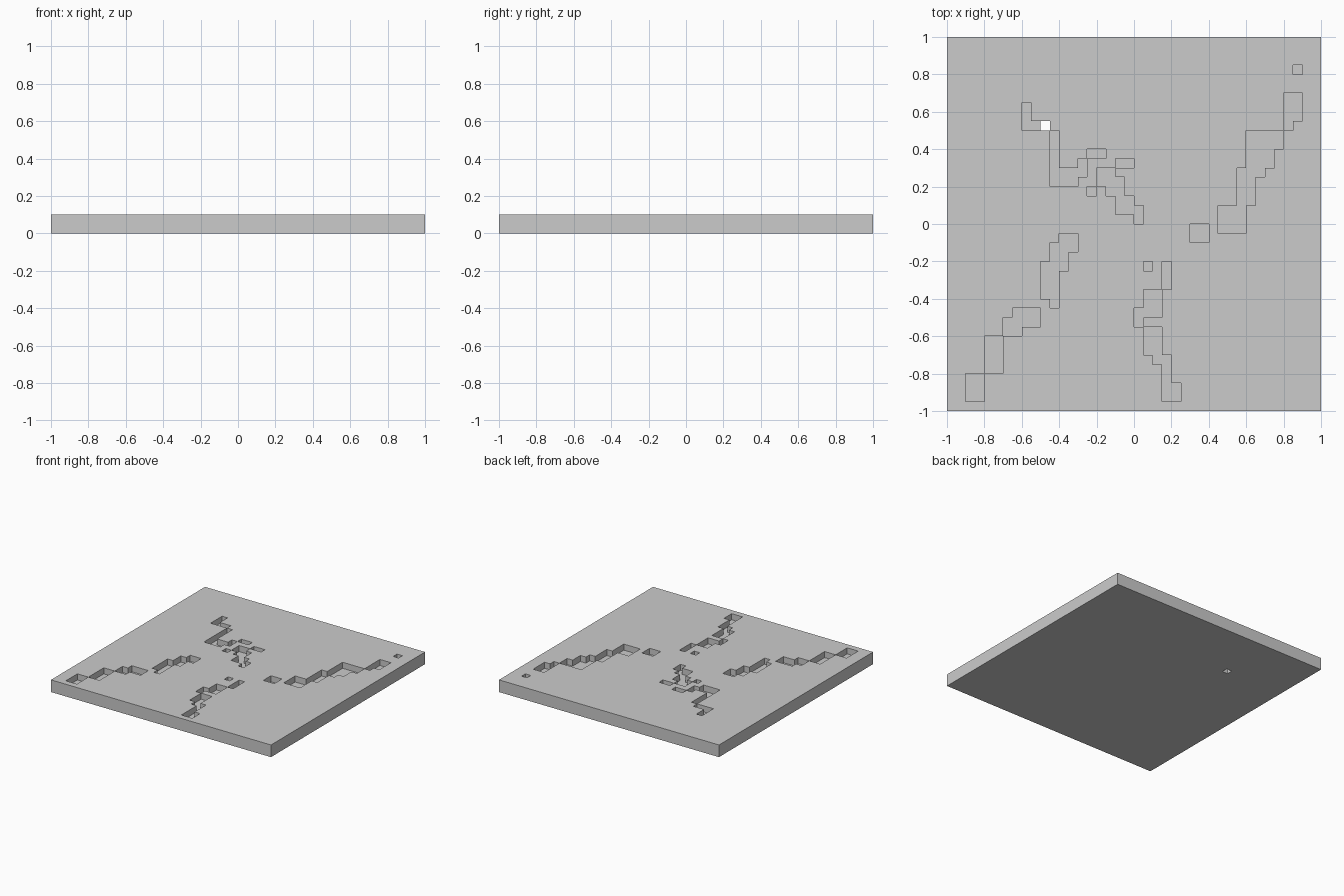
import bpy, bmesh

if "Cube" in bpy.data.objects:
    bpy.data.objects.remove(bpy.data.objects["Cube"])

U = 0.05          # size of one block
N = 20            # half the slab width in blocks
TOP, FLOOR = 2, 1  # block heights of the surface and of the trench floors

# Each trench: top row, then runs of (x from, x to, rows) stepping downwards
trenches = {
    "right": (14, [(16, 18, 3), (16, 17, 1), (12, 16, 2), (12, 15, 2),
                   (11, 14, 1), (11, 13, 3), (9, 12, 3)]),
    "front": (-4, [(3, 4, 3), (1, 3, 2), (0, 3, 1), (0, 1, 1),
                   (1, 3, 3), (2, 4, 1), (3, 4, 2), (3, 5, 2)]),
    "left": (-1, [(-8, -6, 1), (-9, -6, 1), (-9, -7, 1), (-10, -7, 1),
                  (-10, -8, 3), (-9, -8, 1), (-13, -10, 1), (-14, -10, 1),
                  (-14, -12, 1), (-16, -14, 4), (-18, -16, 3)]),
    "back_left": (13, [(-12, -11, 2), (-12, -9, 1), (-9, -8, 4),
                       (-9, -5, 1), (-9, -6, 1)]),
    "centre": (6, [(-4, -2, 1), (-4, -1, 1), (-3, -1, 1), (-2, 0, 1),
                   (-2, 1, 1), (0, 1, 1)]),
    "fork_a": (8, [(-5, -3, 1), (-6, -5, 1)]),
    "fork_b": (7, [(-2, 0, 1)]),
    "fork_c": (4, [(-5, -4, 1)]),
    "pit_corner": (17, [(17, 18, 1)]),
    "pit_middle": (0, [(6, 8, 2)]),
    "pit_front": (-4, [(1, 2, 1)]),
}

# Height of every block column
height = {(x, y): TOP for x in range(-N, N) for y in range(-N, N)}
for row, runs in trenches.values():
    for x0, x1, rows in runs:
        for y in range(row - rows, row):
            for x in range(x0, x1):
                height[x, y] = FLOOR
        row -= rows
height[-10, 10] = 0   # hole right through the slab

bm = bmesh.new()


def quad(*corners):
    bm.faces.new([bm.verts.new((x * U, y * U, z * U)) for x, y, z in corners])


# Tops, undersides and the walls wherever a neighbour is lower
for (x, y), h in height.items():
    if h == 0:
        continue
    ring = [(x, y), (x + 1, y), (x + 1, y + 1), (x, y + 1)]
    quad(*[(a, b, h) for a, b in ring])
    quad(*[(a, b, 0) for a, b in reversed(ring)])
    for i, (dx, dy) in enumerate([(0, -1), (1, 0), (0, 1), (-1, 0)]):
        low = height.get((x + dx, y + dy), 0)
        a, b = ring[i], ring[(i + 1) % 4]
        for z in range(low, h):
            quad((*a, z), (*b, z), (*b, z + 1), (*a, z + 1))
bmesh.ops.remove_doubles(bm, verts=bm.verts, dist=U / 100)

mesh = bpy.data.meshes.new("cracked_slab")
bm.to_mesh(mesh)
bm.free()
slab = bpy.data.objects.new("cracked_slab", mesh)
bpy.context.collection.objects.link(slab)
